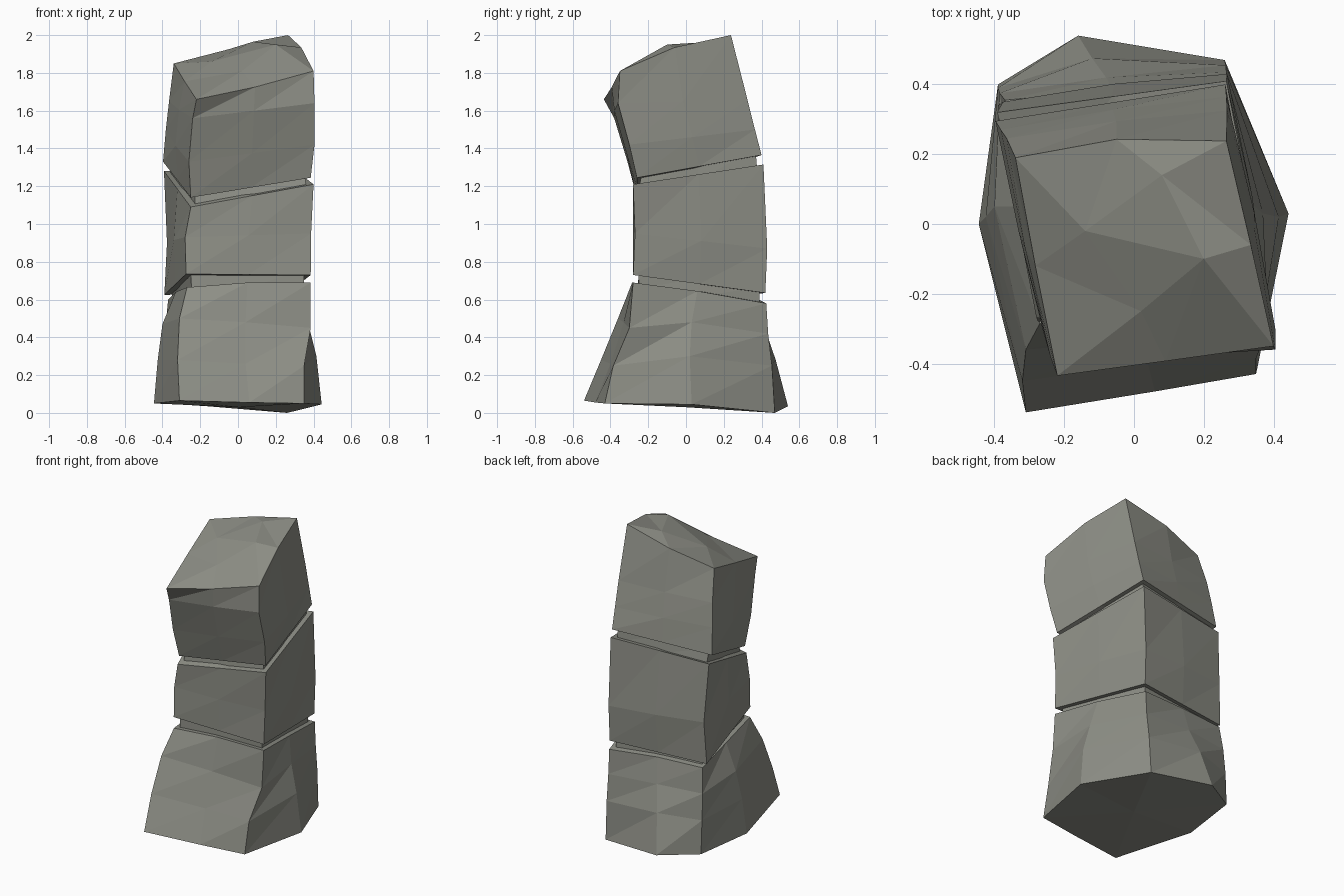
import bpy, bmesh
from mathutils import Vector, geometry

if "Cube" in bpy.data.objects:
    bpy.data.objects.remove(bpy.data.objects["Cube"])

stone = bpy.data.materials.new("grey stone")
stone.diffuse_color = (0.27, 0.275, 0.24, 1)
stone.use_nodes = True
stone.node_tree.nodes["Principled BSDF"].inputs["Base Color"].default_value = stone.diffuse_color


def ring8(corners, bulge=0.01):
    """Four corners (FL, FR, BR, BL) plus slightly bulged side midpoints."""
    pts = [Vector(c) for c in corners]
    centre = sum(pts, Vector()) / 4
    out = []
    for i, p in enumerate(pts):
        mid = (p + pts[(i + 1) % 4]) / 2
        push = (mid - centre) * Vector((1, 1, 0))
        out += [p, mid + push.normalized() * bulge]
    return out


def cap(bm, ring, inner):
    """Triangulated end of a block with optional inner points."""
    verts = ring + [bm.verts.new(p) for p in inner]
    n = len(ring)
    tris = geometry.delaunay_2d_cdt([v.co.xy for v in verts],
                                    [(i, (i + 1) % n) for i in range(n)], [], 1, 1e-6)[2]
    for t in tris:
        bm.faces.new([verts[i] for i in t])


def block(name, rings, top_points=(), bottom_points=()):
    """Loft rings of 8 points from the bottom up into a faceted stone."""
    bm = bmesh.new()
    loops = [[bm.verts.new(p) for p in r] for r in rings]
    for a, b in zip(loops, loops[1:]):
        for i in range(8):
            j = (i + 1) % 8
            bm.faces.new((a[i], a[j], b[j]))
            bm.faces.new((a[i], b[j], b[i]))
    cap(bm, loops[0], bottom_points)
    cap(bm, loops[-1], top_points)
    bmesh.ops.recalc_face_normals(bm, faces=bm.faces)
    me = bpy.data.meshes.new(name)
    bm.to_mesh(me)
    bm.free()
    me.materials.append(stone)
    bpy.context.collection.objects.link(bpy.data.objects.new(name, me))


def inset(ring, dz, s=0.91):
    """Shrink a ring about its centre for the recessed necks."""
    c = sum((Vector(p) for p in ring), Vector()) / len(ring)
    return [Vector((c.x + (p[0] - c.x) * s, c.y + (p[1] - c.y) * s, p[2] + dz)) for p in ring]


# flared base stone: points run FL, F, FR, R, BR, B, BL, L
base = [
    [(-.31, -.54, .065), (.06, -.48, .055), (.35, -.43, .05), (.443, .03, .045),
     (.26, .47, 0), (-.16, .54, .035), (-.39, .40, .05), (-.445, 0, .05)],
    [(-.32, -.45, .28), (.04, -.40, .26), (.35, -.385, .25), (.415, .02, .3),
     (.263, .455, .25), (-.12, .475, .28), (-.39, .39, .27), (-.425, .02, .28)],
    [(-.31, -.36, .5), (.04, -.33, .48), (.385, -.30, .45), (.37, .03, .48),
     (.265, .435, .42), (-.08, .42, .44), (-.385, .375, .44), (-.40, .05, .47)],
    [(-.27, -.285, .665), (.05, -.285, .69), (.385, -.28, .69), (.335, .06, .645),
     (.265, .425, .58), (-.06, .385, .60), (-.37, .355, .60), (-.33, .05, .64)],
]
block("base_stone", base, bottom_points=[(0, 0, .03)])

# middle stone
middle = [
    ring8([(-.275, -.28, .735), (.385, -.28, .73), (.265, .42, .635), (-.39, .34, .625)], 0),
    ring8([(-.28, -.268, .93), (.387, -.27, .95), (.267, .43, .87), (-.376, .35, .90)], .012),
    ring8([(-.25, -.275, 1.09), (.40, -.28, 1.21), (.265, .41, 1.315), (-.392, .32, 1.28)], 0),
]
block("middle_stone", middle)

# top stone, leaning forward with a sloping faceted crown
top = [
    ring8([(-.25, -.26, 1.14), (.385, -.26, 1.245), (.262, .40, 1.365), (-.397, .295, 1.33)], 0),
    ring8([(-.26, -.31, 1.33), (.405, -.30, 1.42), (.265, .365, 1.50), (-.382, .27, 1.50)]),
    ring8([(-.24, -.38, 1.56), (.405, -.36, 1.64), (.267, .325, 1.66), (-.365, .245, 1.65)]),
    [(-.22, -.435, 1.66), (.09, -.393, 1.725), (.40, -.35, 1.81), (.335, -.06, 1.935),
     (.265, .238, 2.0), (-.05, .243, 1.925), (-.34, .19, 1.85), (-.283, -.12, 1.755)],
]
block("top_stone", top, [(.08, .14, 1.965), (-.14, -.02, 1.86), (.20, -.10, 1.95), (.02, -.25, 1.81)])

# recessed necks filling the joints
block("lower_neck", [inset(base[-1], -.03), inset(middle[0], .03)])
block("upper_neck", [inset(middle[-1], -.03), inset(top[0], .03)])
